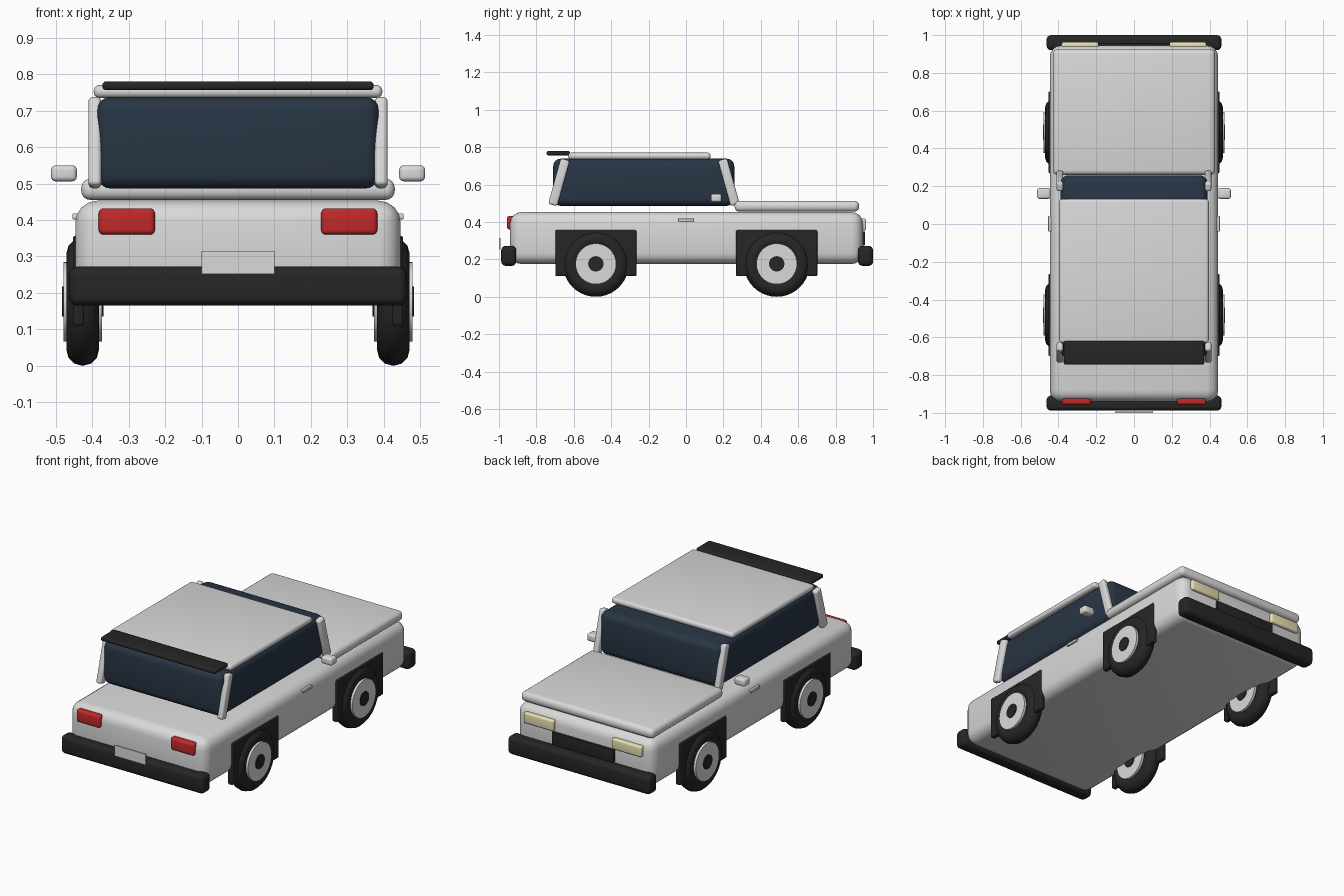
import bpy, bmesh, math
from mathutils import Matrix, Vector

if "Cube" in bpy.data.objects:
    bpy.data.objects.remove(bpy.data.objects["Cube"])


def material(name, rgb):
    m = bpy.data.materials.new(name)
    m.diffuse_color = (*rgb, 1)
    m.use_nodes = True
    m.node_tree.nodes["Principled BSDF"].inputs["Base Color"].default_value = m.diffuse_color
    return m


PAINT = material("light_grey_paint", (0.70, 0.70, 0.70))
BLACK = material("black_rubber", (0.019, 0.019, 0.019))
GLASS = material("dark_blue_glass", (0.022, 0.036, 0.06))
RED = material("red_lens", (0.55, 0.022, 0.022))
CREAM = material("cream_lens", (0.80, 0.75, 0.45))


def finish(name, bm, mat):
    bmesh.ops.recalc_face_normals(bm, faces=bm.faces)
    me = bpy.data.meshes.new(name)
    bm.to_mesh(me)
    bm.free()
    me.materials.append(mat)
    ob = bpy.data.objects.new(name, me)
    bpy.context.collection.objects.link(ob)
    bpy.ops.object.select_all(action='DESELECT')
    ob.select_set(True)
    bpy.context.view_layer.objects.active = ob
    bpy.ops.object.shade_smooth_by_angle(angle=math.radians(40))
    return ob


def box(name, x, y, z, mat, bevel=0.0, tilt=0.0):
    """Rounded box from (min, max) ranges, tilted about x."""
    lo, hi = Vector((x[0], y[0], z[0])), Vector((x[1], y[1], z[1]))
    size, mid = hi - lo, (lo + hi) / 2
    bm = bmesh.new()
    bmesh.ops.create_cube(bm, size=1)
    bmesh.ops.scale(bm, vec=size, verts=bm.verts)
    if bevel:
        bmesh.ops.bevel(bm, geom=list(bm.edges), offset=bevel, segments=4,
                        profile=0.5, affect='EDGES')
    bmesh.ops.transform(bm, verts=bm.verts,
                        matrix=Matrix.Translation(mid) @ Matrix.Rotation(tilt, 4, 'X'))
    return finish(name, bm, mat)


def disc(name, centre, radius, width, mat):
    """Cylinder with its axis along x."""
    bm = bmesh.new()
    bmesh.ops.create_cone(bm, cap_ends=True, segments=32, radius1=radius,
                          radius2=radius, depth=width)
    bmesh.ops.transform(bm, verts=bm.verts, matrix=Matrix.Translation(centre)
                        @ Matrix.Rotation(math.pi / 2, 4, 'Y'))
    return finish(name, bm, mat)


def tyre(name, centre, major, minor, n=40, k=12):
    """Ring with a round section and its axis along x."""
    bm = bmesh.new()
    rings = []
    for i in range(n):
        a = 2 * math.pi * i / n
        ring = []
        for j in range(k):
            b = 2 * math.pi * j / k
            r = major + minor * math.cos(b)
            ring.append(bm.verts.new((centre[0] + minor * math.sin(b),
                                      centre[1] + r * math.cos(a),
                                      centre[2] + r * math.sin(a))))
        rings.append(ring)
    for i in range(n):
        p, q = rings[i], rings[(i + 1) % n]
        for j in range(k):
            bm.faces.new((p[j], q[j], q[(j + 1) % k], p[(j + 1) % k]))
    return finish(name, bm, BLACK)


# Body shell, hood, cabin glass, roof and spoiler
box("body", (-0.446, 0.446), (-0.94, 0.945), (0.175, 0.453), PAINT, 0.06)
box("hood", (-0.43, 0.43), (0.26, 0.925), (0.455, 0.513), PAINT, 0.025)
box("cabin_glass", (-0.388, 0.388), (-0.71, 0.258), (0.486, 0.738), GLASS, 0.04)
box("roof", (-0.396, 0.396), (-0.63, 0.132), (0.735, 0.77), PAINT, 0.016)
box("spoiler", (-0.372, 0.372), (-0.745, -0.62), (0.756, 0.78), BLACK, 0.01)

# Bumpers, grille and number plate
box("rear_bumper", (-0.463, 0.463), (-0.988, -0.908), (0.165, 0.272), BLACK, 0.024)
box("front_bumper", (-0.463, 0.463), (0.92, 1.0), (0.165, 0.272), BLACK, 0.024)
box("grille", (-0.2, 0.2), (0.925, 0.957), (0.275, 0.35), BLACK, 0.003)
box("plate", (-0.1, 0.1), (-1.0, -0.992), (0.252, 0.315), PAINT)

for s, side in ((-1, "left"), (1, "right")):
    def span(a, b):
        return tuple(sorted((s * a, s * b)))

    # Lights, mirrors and door handles
    box(f"{side}_tail_light", span(0.228, 0.382), (-0.957, -0.915), (0.36, 0.432), RED, 0.013)
    box(f"{side}_headlight", span(0.188, 0.383), (0.92, 0.963), (0.355, 0.418), CREAM, 0.01)
    box(f"{side}_mirror", span(0.442, 0.513), (0.133, 0.19), (0.506, 0.55), PAINT, 0.013)
    box(f"{side}_door_handle", span(0.436, 0.454), (-0.04, 0.043), (0.402, 0.418), PAINT, 0.003)

    # Slanted roof pillars
    for end, y, t in (("front", 0.229, 1), ("rear", -0.679, -1)):
        box(f"{side}_{end}_pillar", span(0.375, 0.41), (y - 0.025, y + 0.025),
            (0.486, 0.738), PAINT, 0.012, t * math.radians(15.5))

    # Wheels and wheel arch panels
    for end, y in (("front", 0.485), ("rear", -0.482)):
        c = Vector((s * 0.426, y, 0.176))
        box(f"{side}_{end}_arch", span(0.422, 0.453), (y - 0.217, y + 0.217),
            (0.11, 0.357), BLACK, 0.008)
        tyre(f"{side}_{end}_tyre", c, 0.131, 0.045)
        disc(f"{side}_{end}_rim", c, 0.109, 0.106, PAINT)
        disc(f"{side}_{end}_hub", c, 0.041, 0.114, BLACK)
